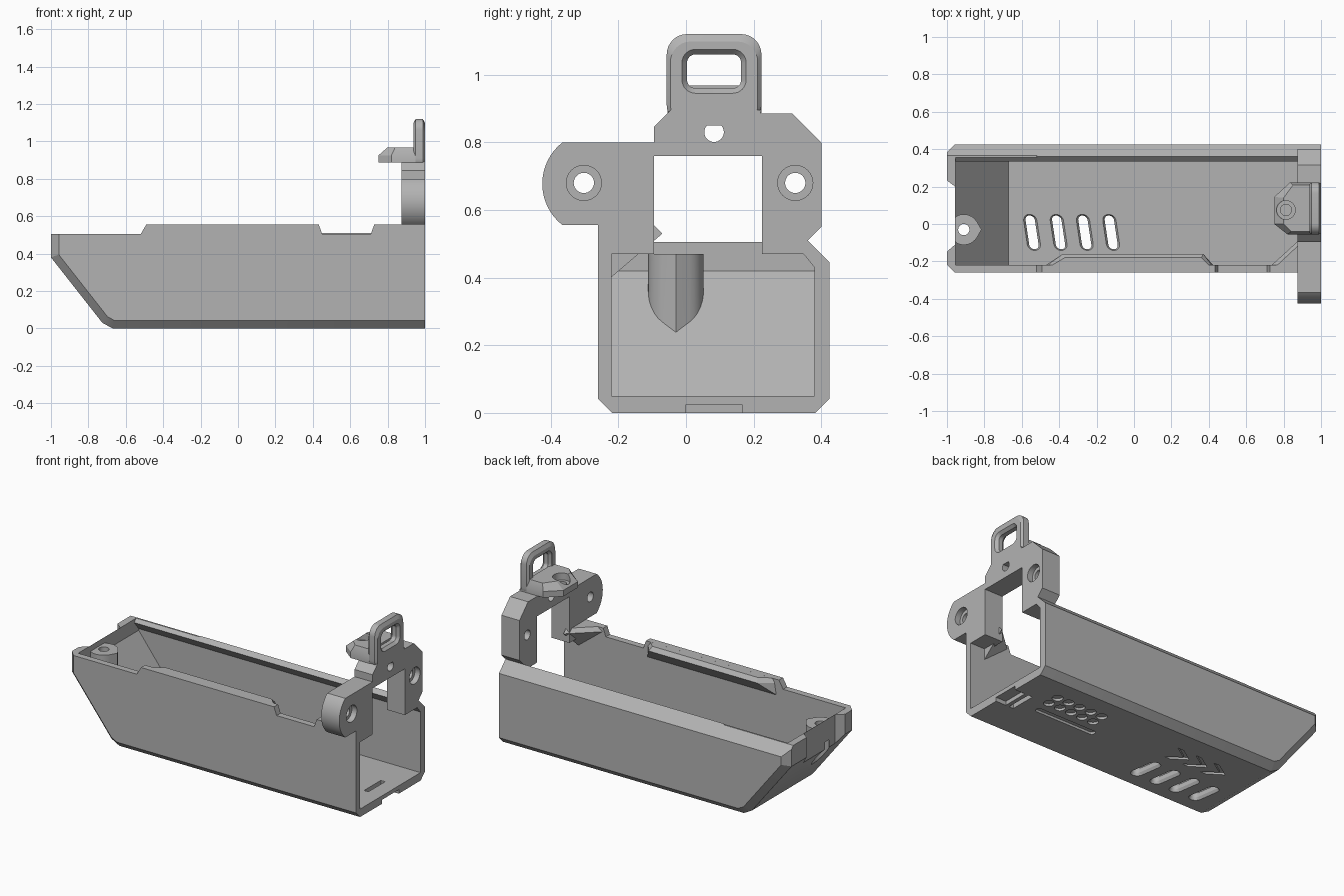
import bpy, bmesh, math

if "Cube" in bpy.data.objects:
    bpy.data.objects.remove(bpy.data.objects["Cube"])

grey = bpy.data.materials.new("plain_grey")
grey.diffuse_color = (0.45, 0.45, 0.45, 1)
grey.use_nodes = True
grey.node_tree.nodes["Principled BSDF"].inputs["Base Color"].default_value = grey.diffuse_color


def finish(name, bm):
    bmesh.ops.recalc_face_normals(bm, faces=bm.faces[:])
    me = bpy.data.meshes.new(name)
    bm.to_mesh(me)
    bm.free()
    ob = bpy.data.objects.new(name, me)
    me.materials.append(grey)
    bpy.context.collection.objects.link(ob)
    return ob


def loft(name, axis, rings):
    """Join 2D rings [(position, points)...] along an axis and cap the ends."""
    put = {'x': lambda p, u, v: (p, u, v), 'y': lambda p, u, v: (u, p, v),
           'z': lambda p, u, v: (u, v, p)}[axis]
    bm = bmesh.new()
    vs = [[bm.verts.new(put(p, u, v)) for u, v in pts] for p, pts in rings]
    n = len(vs[0])
    for a, b in zip(vs, vs[1:]):
        for i in range(n):
            j = (i + 1) % n
            bm.faces.new((a[i], a[j], b[j], b[i]))
    bm.faces.new(vs[0])
    bm.faces.new(vs[-1])
    return finish(name, bm)


def prism(name, axis, a, b, pts):
    return loft(name, axis, [(a, pts), (b, pts)])


def rect(u0, u1, v0, v1):
    return [(u0, v0), (u1, v0), (u1, v1), (u0, v1)]


def rrect(cu, cv, w, h, r, lean=0.0, seg=8):
    """Rounded rectangle, slot or circle outline."""
    pts = []
    for k, (su, sv) in enumerate(((1, 1), (-1, 1), (-1, -1), (1, -1))):
        for i in range(seg + 1):
            t = math.pi / 2 * (k + i / seg)
            u = su * (w / 2 - r) + r * math.cos(t)
            v = sv * (h / 2 - r) + r * math.sin(t)
            p = (cu + u + lean * v, cv + v)
            if not pts or math.dist(p, pts[-1]) > 1e-5:
                pts.append(p)
    if math.dist(pts[0], pts[-1]) < 1e-5:
        pts.pop()
    return pts


def circle(cu, cv, r):
    return rrect(cu, cv, 2 * r, 2 * r, r)


def cut(ob, *cutters):
    bpy.context.view_layer.objects.active = ob
    for c in cutters:
        c.hide_render = True
        m = ob.modifiers.new("cut", 'BOOLEAN')
        m.operation, m.solver, m.object = 'DIFFERENCE', 'EXACT', c
        bpy.ops.object.modifier_apply(modifier=m.name)
        bpy.data.objects.remove(c)


# Trough: side profile with chamfered long edges
body = prism("trough", 'y', -0.26, 0.425,
             [(-1, .555), (-1, .38), (-.725, .03), (-.67, 0), (1, 0), (1, .555)])
bm = bmesh.new()
bm.from_mesh(body.data)
edges = [e for e in bm.edges if abs(e.verts[0].co.y - e.verts[1].co.y) < 1e-4
         and not all(v.co.z > .55 for v in e.verts)
         and not all(v.co.x > .99 for v in e.verts)]
bmesh.ops.bevel(bm, geom=edges, offset=0.042, segments=1, affect='EDGES', profile=.5)
bm.to_mesh(body.data)
bm.free()

# Hollow, folded back rim, stepped front rim, notch in the sloped end
cut(body,
    prism("c", 'y', -.22, .38, [(-.67, .05), (-.955, .42), (-.955, .43), (1.1, .43), (1.1, .05)]),
    prism("c", 'x', -.955, 1.1, [(-.22, .42), (.38, .42), (.38, .43), (.335, .485), (.36, .51),
                                 (.41, .56), (.41, .6), (-.22, .6)]),
    prism("c", 'x', -1.1, 1.1, [(.36, .51), (.5, .37), (.5, .6), (.36, .6)]),
    prism("c", 'y', -.5, .5, [(-1.1, .505), (-.52, .505), (-.488, .56), (-.488, .6), (-1.1, .6)]),
    prism("c", 'y', -.5, 0, [(.45, .505), (.71, .505), (.73, .56), (.73, .6), (.43, .6), (.43, .56)]),
    prism("c", 'z', .1, .7, [(-1.05, -.19), (-.956, -.11), (-.956, .2), (-1.05, .27)]))

# Leaning slots through the floor
for x in (-.545, -.403, -.263, -.122):
    wide, slim = (rrect(x, -.045, w, .15 + w * .6, w / 2 - .001, -.15) for w in (.085, .05))
    cut(body, loft("c", 'z', [(-.01, wide), (.015, slim), (.035, slim), (.06, wide)]))

# Shallow relief under the floor: chevrons, dots, bar
for x in (-.11, -.24, -.37):
    cut(body, prism("c", 'z', -.02, .015, [(x, .13), (x - .09, .19), (x, .25), (x - .04, .25),
                                           (x - .13, .19), (x - .04, .13)]))
for i in range(5):
    for y in (.17, .245):
        cut(body, prism("c", 'z', -.02, .015, circle(.44 + .08 * i, y, .031)))
cut(body, prism("c", 'z', -.02, .015, rrect(.56, .075, .42, .04, .019)),
    # Latch groove and slot at the open end
    prism("c", 'z', -.02, .025, rect(.93, 1.1, 0, .165)),
    prism("c", 'z', -.02, .1, rect(.875, .905, 0, .165)))

# Teardrop screw boss standing on the sloped end
bx, by, r = -.91, -.03, .082
a0 = math.acos(r / .095)
arc = [a0 + (2 * math.pi - 2 * a0) * i / 28 for i in range(29)]
outline = [(bx + .095, by)] + [(max(-.955, bx + r * math.cos(t)), by + r * math.sin(t)) for t in arc]
outline = [p for i, p in enumerate(outline)
           if not (p[0] == -.955 and outline[i - 1][0] == -.955 and outline[i + 1][0] == -.955)]
boss = prism("screw_boss", 'z', 0, .47, outline)
for v in boss.data.vertices:
    if v.co.z < .1:
        v.co.z = .05 + (-.67 - v.co.x) * 1.298 - .03
for ob in (body, boss):
    cut(ob, loft("c", 'z', [(.1, circle(bx, by, .05)), (.37, circle(bx, by, .05)),
                            (.37, circle(bx, by, .03)), (.6, circle(bx, by, .03))]))

# Overhanging lips inside the front wall
loft("front_lip", 'z', [
    (.455, [(-.5, -.25), (.44, -.25), (.425, -.222), (-.475, -.222)]),
    (.53, [(-.5, -.25), (.44, -.25), (.37, -.16), (-.38, -.16)]),
    (.5549, [(-.488, -.25), (.43, -.25), (.36, -.18), (-.37, -.18)])])
loft("end_lip", 'z', [
    (.40, [(.72, -.25), (.9, -.25), (.9, -.222), (.75, -.222)]),
    (.53, [(.72, -.25), (.9, -.25), (.9, -.07), (.73, -.225)]),
    (.5549, [(.73, -.25), (.9, -.25), (.9, -.095), (.75, -.235)])])

# Mounting frame at the open end, with one rounded ear
ear = [(-.27 - .155 * math.cos(t), .6775 + .155 * math.sin(t))
       for t in (math.radians(-52.2 + 104.4 * i / 16) for i in range(17))]
frame = prism("mounting_frame", 'x', .875, 1, [(-.26, .47), (-.26, .555)] + ear + [
    (-.095, .80), (-.095, .845), (-.045, .895), (.22, .895), (.22, .885), (.315, .885),
    (.40, .80), (.40, .55), (.36, .51), (.40, .47), (.225, .47), (.225, .76),
    (-.095, .76), (-.095, .47)])
for y in (-.302, .323):
    cut(frame, loft("c", 'x', [(.8, circle(y, .68, .03)), (.965, circle(y, .68, .03)),
                               (.965, circle(y, .68, .052)), (1.1, circle(y, .68, .052))]))
cut(frame, prism("c", 'x', .8, 1.1, circle(.083, .83, .029)))

# Upright strap loop
big, small = (rrect(.083, .98 - d / 2 + .005, .28 - d, .27 - d, .06) for d in (0, .022))
loop = loft("strap_loop", 'x', [(.938, small), (.95, big), (.988, big), (1, small)])
hole, flare = (rrect(.083, 1.01, .16 + d, .10 + d, .025 + d / 2) for d in (0, .03))
cut(loop, loft("c", 'x', [(.92, flare), (.94, flare), (.955, hole), (.983, hole),
                          (1, flare), (1.02, flare)]))

# Horizontal screw flange behind the loop
low = [(.95, -.055), (.82, -.055), (.75, .0), (.75, .145), (.835, .223), (.95, .223)]
top = [(.95, -.04), (.84, -.04), (.80, .0), (.80, .14), (.85, .208), (.95, .208)]
flange = loft("screw_flange", 'z', [(.887, low), (.925, low), (.968, top)])
cut(flange, loft("c", 'z', [(.85, circle(.812, .075, .03)), (.925, circle(.812, .075, .03)),
                            (.925, circle(.812, .075, .05)), (1.0, circle(.812, .075, .05))]))

# Smooth the round walls, keep hard edges
for ob in bpy.context.scene.objects:
    bpy.ops.object.select_all(action='DESELECT')
    ob.select_set(True)
    bpy.context.view_layer.objects.active = ob
    bpy.ops.object.shade_smooth_by_angle(angle=math.radians(25))
